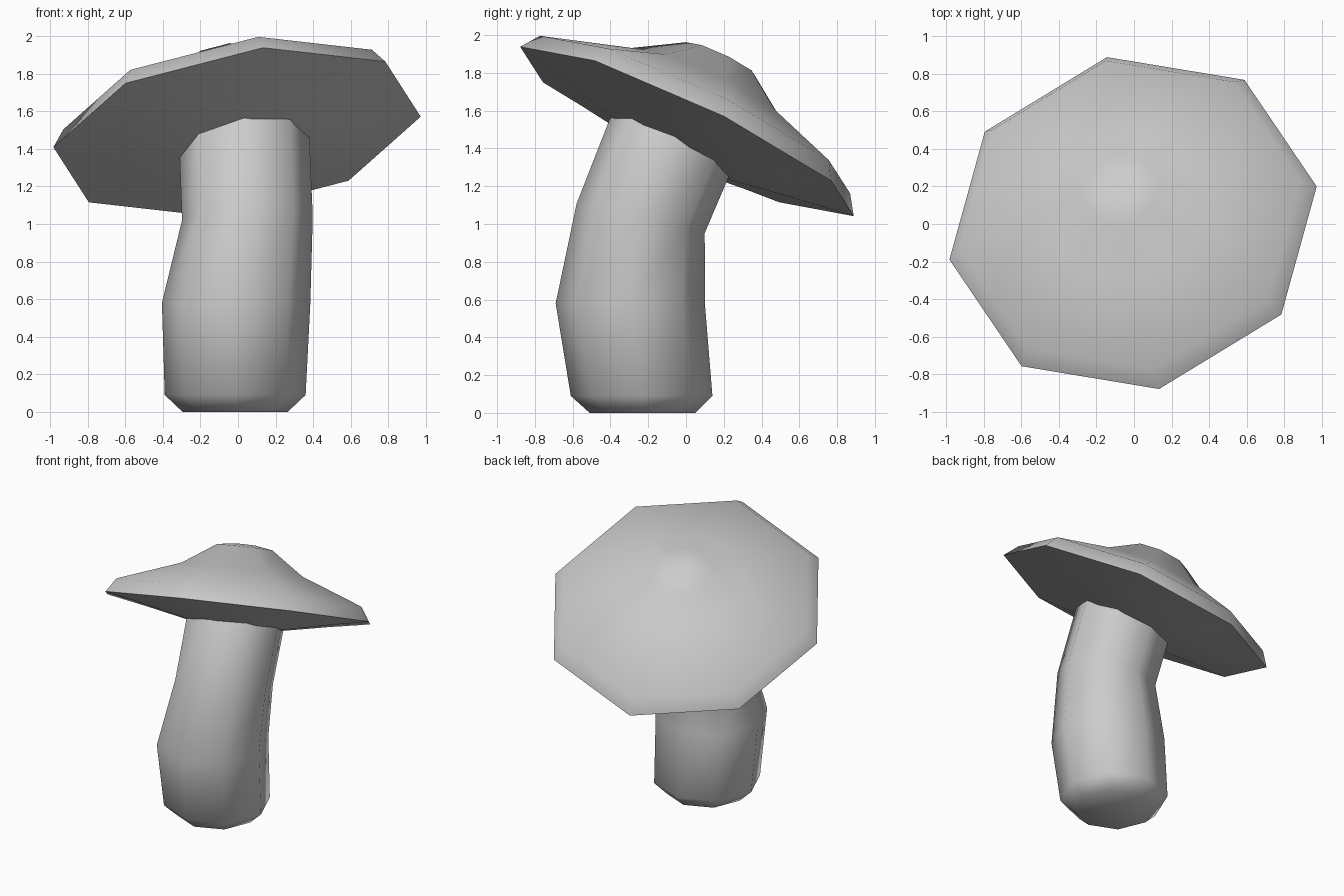
import bpy, bmesh, math
from mathutils import Vector

if "Cube" in bpy.data.objects:
    bpy.data.objects.remove(bpy.data.objects["Cube"])

SIDES = 8


def ring(bm, center, normal, radius, toward):
    """Octagon of vertices in the plane across `normal`, first corner toward `toward`."""
    n = Vector(normal).normalized()
    u = Vector(toward)
    u = (u - n * u.dot(n)).normalized()
    v = n.cross(u)
    return [bm.verts.new(Vector(center) + radius * (u * math.cos(a) + v * math.sin(a)))
            for a in (2 * math.pi * i / SIDES for i in range(SIDES))]


def loft(name, sections, toward, smooth_angle):
    """Skin a list of (center, normal, radius) sections and close both ends."""
    bm = bmesh.new()
    rings = [ring(bm, c, n, r, toward) for c, n, r in sections]
    for a, b in zip(rings, rings[1:]):
        for i in range(SIDES):
            j = (i + 1) % SIDES
            bm.faces.new((a[i], a[j], b[j], b[i]))
    bm.faces.new(rings[0][::-1])
    bm.faces.new(rings[-1])
    bmesh.ops.recalc_face_normals(bm, faces=bm.faces)
    mesh = bpy.data.meshes.new(name)
    bm.to_mesh(mesh)
    bm.free()
    obj = bpy.data.objects.new(name, mesh)
    bpy.context.collection.objects.link(obj)
    bpy.ops.object.select_all(action='DESELECT')
    obj.select_set(True)
    bpy.context.view_layer.objects.active = obj
    bpy.ops.object.shade_smooth_by_angle(angle=math.radians(smooth_angle))
    return obj


# Tilted cap: (radius, height along the cap axis) from the underside to the crown
axis = Vector((-0.159, 0.427, 0.890)).normalized()
cap_center = Vector((-0.005, 0.005, 1.49))
profile = [(0.33, -0.125), (0.69, -0.055), (1.0, 0.0), (0.93, 0.1),
           (0.46, 0.265), (0.21, 0.425), (0.08, 0.445)]
loft("mushroom_cap", [(cap_center + axis * h, axis, r) for r, h in profile],
     (1.0, 0.2, 0.085), 75)

# Bent stem with a chamfered foot, its top running into the cap
up = (0, 0, 1)
stem = [((-0.015, -0.23, 0.0), up, 0.28),
        ((-0.015, -0.235, 0.09), up, 0.375),
        ((-0.01, -0.295, 0.58), up, 0.395),
        ((0.05, -0.24, 1.03), (-0.03, 0.23, 1), 0.348),
        ((0.035, -0.09, 1.40), axis, 0.35),
        ((0.02, -0.03, 1.50), axis, 0.33)]
loft("mushroom_stem", stem, (1, 0, 0), 60)
